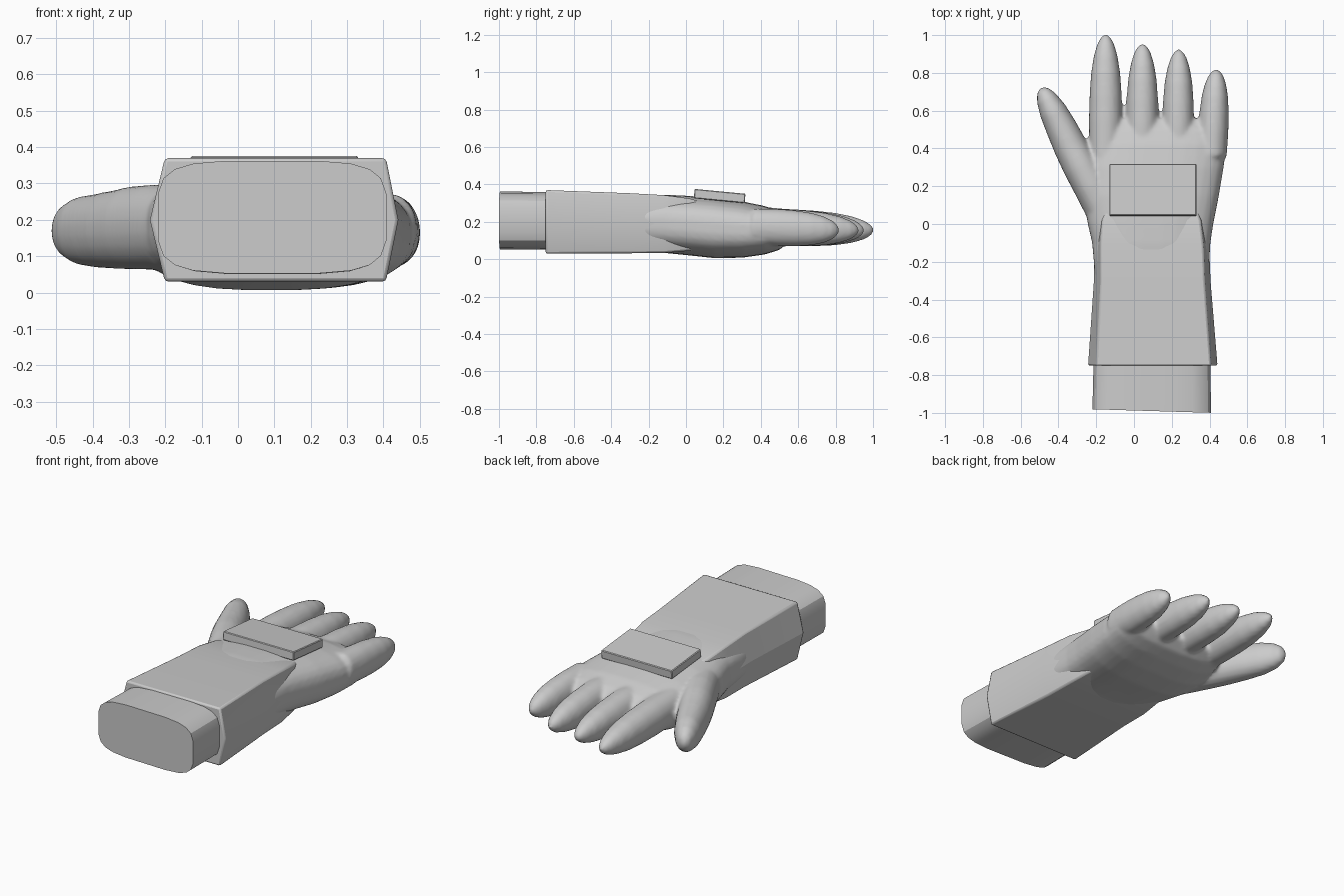
import bpy, bmesh, math
from mathutils import Vector

if "Cube" in bpy.data.objects:
    bpy.data.objects.remove(bpy.data.objects["Cube"])


def superellipse(n, segs=32):
    """Unit cross-section; larger n is boxier."""
    pts = []
    for i in range(segs):
        a = 2 * math.pi * (i + 0.5) / segs
        c, s = math.cos(a), math.sin(a)
        pts.append((math.copysign(abs(c) ** (2 / n), c), math.copysign(abs(s) ** (2 / n), s)))
    return pts


def loft(bm, sections, profile):
    """Skin sections (x, y, z, half width, half height) along their path."""
    rings = []
    for i, (x, y, z, w, h) in enumerate(sections):
        a, b = sections[max(i - 1, 0)], sections[min(i + 1, len(sections) - 1)]
        d = Vector((b[0] - a[0], b[1] - a[1], 0)).normalized()
        side = Vector((d.y, -d.x, 0))
        rings.append([bm.verts.new(Vector((x, y, z + v * h)) + side * (u * w)) for u, v in profile])
    n = len(profile)
    for r, s in zip(rings, rings[1:]):
        for j in range(n):
            bm.faces.new((r[j], r[(j + 1) % n], s[(j + 1) % n], s[j]))
    bm.faces.new(rings[0])
    bm.faces.new(rings[-1])


def box_sections(rows):
    """Rows of (y, x0, x1, z0, z1) to sections centred on a straight path."""
    return [((a + b) / 2, y, (c + d) / 2, (b - a) / 2, (d - c) / 2) for y, a, b, c, d in rows]


def straight_loft(bm, rows, profile):
    # shift each ring sideways while keeping it square to y
    rings = []
    for x, y, z, w, h in box_sections(rows):
        rings.append([bm.verts.new((x + u * w, y, z + v * h)) for u, v in profile])
    n = len(profile)
    for r, s in zip(rings, rings[1:]):
        for j in range(n):
            bm.faces.new((r[j], r[(j + 1) % n], s[(j + 1) % n], s[j]))
    bm.faces.new(rings[0])
    bm.faces.new(rings[-1])


def finish(bm, name, smooth=None):
    bmesh.ops.recalc_face_normals(bm, faces=bm.faces)
    me = bpy.data.meshes.new(name)
    bm.to_mesh(me)
    bm.free()
    ob = bpy.data.objects.new(name, me)
    bpy.context.collection.objects.link(ob)
    if smooth:
        bpy.ops.object.select_all(action='DESELECT')
        ob.select_set(True)
        bpy.context.view_layer.objects.active = ob
        bpy.ops.object.shade_smooth_by_angle(angle=math.radians(smooth))
    return ob


# Hand: palm, four fingers and thumb fused into one skin
bm = bmesh.new()
straight_loft(bm, [
    (-0.35, -0.20, 0.39, 0.045, 0.34),
    (-0.10, -0.222, 0.405, 0.032, 0.345),
    (0.00, -0.245, 0.42, 0.022, 0.34),
    (0.15, -0.27, 0.45, 0.006, 0.33),
    (0.30, -0.265, 0.475, 0.008, 0.31),
    (0.42, -0.245, 0.488, 0.025, 0.285),
    (0.50, -0.23, 0.48, 0.05, 0.255),
    (0.555, -0.19, 0.39, 0.10, 0.215)], superellipse(2.8))

# (base x, tip x, tip y, half width)
for bx, tx, ty, w in [(-0.15, -0.15, 1.005, 0.089), (0.043, 0.045, 0.955, 0.087),
                      (0.232, 0.237, 0.925, 0.085), (0.412, 0.436, 0.82, 0.081)]:
    secs = []
    for t, k in [(0, 0.98), (0.3, 1), (0.5, 0.96), (0.68, 0.87), (0.82, 0.71),
                 (0.92, 0.5), (0.975, 0.28), (1, 0.06)]:
        secs.append((bx + (tx - bx) * t, 0.36 + (ty - 0.36) * t, 0.175 - 0.02 * t, w * k, 0.1 * k))
    loft(bm, secs, superellipse(2.1, 20))

loft(bm, [
    (-0.13, 0.00, 0.18, 0.09, 0.11),
    (-0.225, 0.20, 0.18, 0.097, 0.118),
    (-0.285, 0.31, 0.178, 0.095, 0.115),
    (-0.337, 0.41, 0.173, 0.09, 0.108),
    (-0.385, 0.51, 0.17, 0.083, 0.102),
    (-0.43, 0.60, 0.17, 0.073, 0.094),
    (-0.463, 0.665, 0.17, 0.056, 0.075),
    (-0.482, 0.705, 0.17, 0.035, 0.048),
    (-0.49, 0.724, 0.17, 0.006, 0.008)], superellipse(2.1, 20))
hand = finish(bm, "gloved_hand")
rm = hand.modifiers.new("fuse", 'REMESH')
rm.mode = 'VOXEL'
rm.voxel_size = 0.011
rm.use_smooth_shade = True
sm = hand.modifiers.new("soften", 'SMOOTH')
sm.factor = 0.5
sm.iterations = 6

# Cuff: six-sided sleeve that melts into the palm
hexagon = [(0.90, 1), (-0.88, 1), (-1, 0), (-0.88, -1), (0.90, -1), (1, 0)]
bm = bmesh.new()
straight_loft(bm, [
    (-0.75, -0.243, 0.442, 0.03, 0.37),
    (-0.30, -0.212, 0.405, 0.032, 0.353),
    (-0.12, -0.213, 0.398, 0.034, 0.343),
    (0.02, -0.20, 0.38, 0.045, 0.325),
    (0.14, -0.15, 0.33, 0.07, 0.29)], hexagon)
cuff = finish(bm, "glove_cuff", 25)
bv = cuff.modifiers.new("soft_edges", 'BEVEL')
bv.width = 0.01
bv.segments = 2
bv.limit_method = 'ANGLE'

# Forearm stub emerging from the cuff
bm = bmesh.new()
straight_loft(bm, [(-0.99, -0.222, 0.41, 0.052, 0.363),
                   (-0.70, -0.215, 0.405, 0.05, 0.36)], superellipse(4.2, 20))
for v in bm.verts:  # slightly slanted end
    if v.co.y < -0.9:
        v.co.y -= (v.co.x - 0.09) * 0.03
finish(bm, "forearm", 30)

# Plate on the back of the hand, sloping towards the fingers
bm = bmesh.new()
bmesh.ops.create_cube(bm, size=1)
for v in bm.verts:
    x, y, z = v.co
    v.co = (0.1 + x * 0.46, 0.18 + y * 0.272 + z * 0.004, 0.338 + z * 0.05 - y * 0.026)
plate = finish(bm, "back_plate")
bv = plate.modifiers.new("edges", 'BEVEL')
bv.width = 0.004
bv.segments = 1
